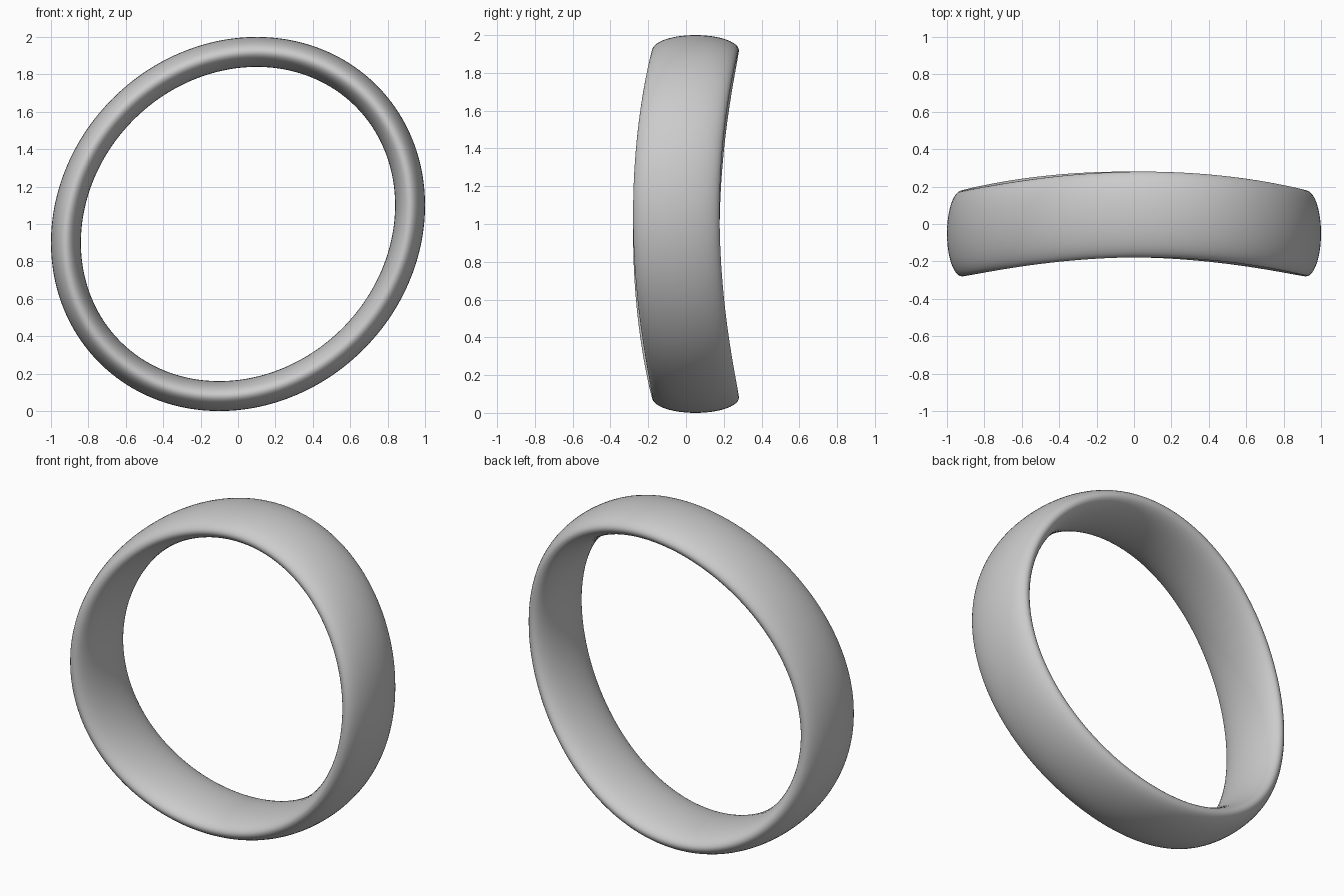
import bpy, bmesh
from math import sin, cos, pi, asin, hypot

if "Cube" in bpy.data.objects:
    bpy.data.objects.remove(bpy.data.objects["Cube"])

SEG, SIDES = 192, 48
R = 0.92              # centre line radius
SKEW = asin(0.1 / R) / 2   # stretches the ring along its diagonal
THICK, HALF_W = 0.08, 0.229  # half sizes of the oval section
WARP = 0.051          # saddle bend front to back

bm = bmesh.new()
rings = []
for i in range(SEG):
    t = 2 * pi * i / SEG
    x, z = R * cos(t - SKEW), R * sin(t + SKEW)
    dx, dz = -sin(t - SKEW), cos(t + SKEW)
    n = hypot(dx, dz)
    nx, nz = dz / n, -dx / n          # outward normal in the ring plane
    y = -WARP * cos(2 * t)
    ring = []
    for j in range(SIDES):
        a = 2 * pi * j / SIDES
        r = THICK * cos(a)
        ring.append(bm.verts.new((x + nx * r, y + HALF_W * sin(a), 1 + z + nz * r)))
    rings.append(ring)

# Skin the closed band
for i in range(SEG):
    p, q = rings[i], rings[(i + 1) % SEG]
    for j in range(SIDES):
        k = (j + 1) % SIDES
        bm.faces.new((p[j], p[k], q[k], q[j])).smooth = True
bmesh.ops.recalc_face_normals(bm, faces=bm.faces)

mesh = bpy.data.meshes.new("ring_band")
bm.to_mesh(mesh)
bm.free()
bpy.context.collection.objects.link(bpy.data.objects.new("ring_band", mesh))
